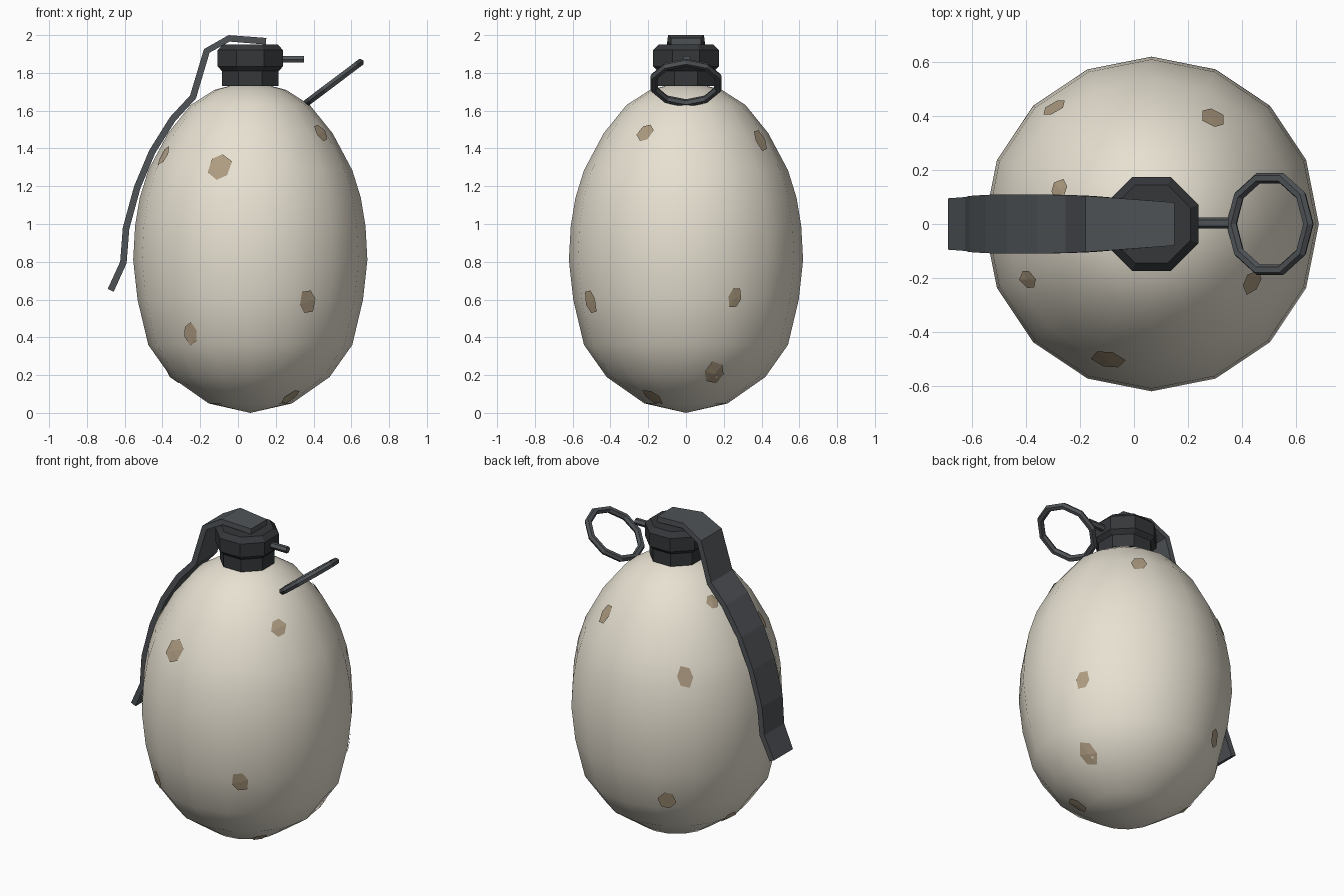
import bpy, bmesh, math
from mathutils import Vector, Matrix
from mathutils.bvhtree import BVHTree

if "Cube" in bpy.data.objects:
    bpy.data.objects.remove(bpy.data.objects["Cube"])

CX = 0.065  # axis of the egg and neck


def material(name, rgb):
    m = bpy.data.materials.new(name)
    m.diffuse_color = (*rgb, 1)
    m.use_nodes = True
    m.node_tree.nodes["Principled BSDF"].inputs["Base Color"].default_value = m.diffuse_color
    return m


SHELL = material("shell", (0.80, 0.75, 0.64))
SPOT = material("spot", (0.42, 0.33, 0.22))
DARK = material("dark_metal", (0.035, 0.038, 0.042))
STEEL = material("steel", (0.08, 0.088, 0.096))


def finish(bm, name, mat, smooth=False):
    bmesh.ops.recalc_face_normals(bm, faces=bm.faces)
    for f in bm.faces:
        f.smooth = smooth
    me = bpy.data.meshes.new(name)
    bm.to_mesh(me)
    me.materials.append(mat)
    ob = bpy.data.objects.new(name, me)
    bpy.context.collection.objects.link(ob)
    return ob


def lathe(profile, sides, offset=0.0):
    """Rings of (radius, z) around the axis; a zero radius closes to a point."""
    bm = bmesh.new()
    rings = []
    for r, z in profile:
        if r == 0:
            rings.append([bm.verts.new((CX, 0, z))] * sides)
        else:
            rings.append([bm.verts.new((CX + r * math.cos(a), r * math.sin(a), z))
                          for a in (2 * math.pi * (i + offset) / sides for i in range(sides))])
    for lo, hi in zip(rings, rings[1:]):
        for i in range(sides):
            j = (i + 1) % sides
            bm.faces.new(list(dict.fromkeys((lo[i], lo[j], hi[j], hi[i]))))
    return bm


# Egg body
egg = lathe([(0, 0), (0.22, 0.05), (0.42, 0.19), (0.54, 0.36), (0.597, 0.60),
             (0.62, 0.81), (0.61, 0.99), (0.585, 1.14), (0.54, 1.285), (0.436, 1.48),
             (0.315, 1.63), (0.19, 1.71), (0, 1.76)], 16)
finish(egg, "egg_body", SHELL, True)
egg.normal_update()
tree = BVHTree.FromBMesh(egg)

# Shell spots: (azimuth, height, size), draped over the egg
bm = bmesh.new()
for n, (az, z, size) in enumerate([
        (-108, 1.30, .075), (-125, .42, .055), (-59, .59, .062), (-30, 1.48, .055),
        (-156, 1.36, .05), (-40, .09, .06), (171, .19, .06), (60, 1.44, .06),
        (130, 1.21, .06), (159, 1.57, .045), (25.5, .61, .052), (20.5, .21, .072),
        (119, .42, .06)]):
    d = Vector((math.cos(math.radians(az)), math.sin(math.radians(az)), 0))
    p, nor, _, _ = tree.ray_cast(Vector((CX, 0, z)) + d * 2, -d)
    nor = nor.normalized()
    if nor.dot(d) < 0:
        nor = -nor
    side = Vector((0, 0, 1)).cross(nor).normalized()
    up = nor.cross(side)

    def drape(q):
        hit = tree.find_nearest(q)[0]
        return bm.verts.new(hit + nor * 0.007)

    mid = drape(p)
    rim = []
    for k in range(6):
        a = k * math.pi / 3 + 0.35 + n
        s = size * (1.1 if k % 3 == 0 else 0.92)
        rim.append(drape(p + side * s * 0.85 * math.cos(a) + up * s * 1.1 * math.sin(a)))
    for k in range(6):
        bm.faces.new((mid, rim[k], rim[(k + 1) % 6]))
finish(bm, "shell_spots", SPOT)

# Octagonal neck and cap
K = 1 / math.cos(math.pi / 8)
finish(lathe([(0, 1.73), (.15 * K, 1.73), (.15 * K, 1.815), (0, 1.815)], 8, .5), "neck", DARK)
finish(lathe([(0, 1.81), (.15 * K, 1.81), (.174 * K, 1.835), (.174 * K, 1.92),
              (.145 * K, 1.95), (0, 1.95)], 8, .5), "cap", DARK)

# Safety lever: outer edge (x, z, half width), thickened inward
path = [(.15, 1.985, .08), (-.05, 2.0, .095), (-.18, 1.926, .104), (-.254, 1.68, .107),
        (-.36, 1.566, .11), (-.47, 1.39, .11), (-.55, 1.2, .108), (-.61, .98, .104),
        (-.624, .80, .10), (-.69, .656, .095)]
T = 0.035
bm = bmesh.new()
loops = []
for i, (x, z, w) in enumerate(path):
    o = Vector((x, z))
    a = Vector(path[max(i - 1, 0)][:2])
    b = Vector(path[min(i + 1, len(path) - 1)][:2])
    t = (b - a).normalized()
    q = o + Vector((-t.y, t.x)) * T
    loops.append([bm.verts.new(c) for c in
                  ((o.x, -w, o.y), (o.x, w, o.y), (q.x, w, q.y), (q.x, -w, q.y))])
for A, B in zip(loops, loops[1:]):
    for i in range(4):
        j = (i + 1) % 4
        bm.faces.new((A[i], A[j], B[j], B[i]))
bm.faces.new(loops[0])
bm.faces.new(loops[-1])
finish(bm, "lever", STEEL)

# Pin
bm = bmesh.new()
bmesh.ops.create_cone(bm, cap_ends=True, segments=6, radius1=.021, radius2=.021, depth=.19,
                      matrix=Matrix.Translation((.255, 0.004, 1.872)) @ Matrix.Rotation(math.pi / 2, 4, 'Y'))
finish(bm, "pin", STEEL)

# Pull ring, tilted
bpy.ops.mesh.primitive_torus_add(major_segments=10, minor_segments=6, major_radius=.178,
                                 minor_radius=.021, location=(.504, 0, 1.747),
                                 rotation=(0, math.radians(-37), 0))
ring = bpy.context.object
ring.name = "pull_ring"
ring.data.materials.append(STEEL)
for f in ring.data.polygons:
    f.use_smooth = False
